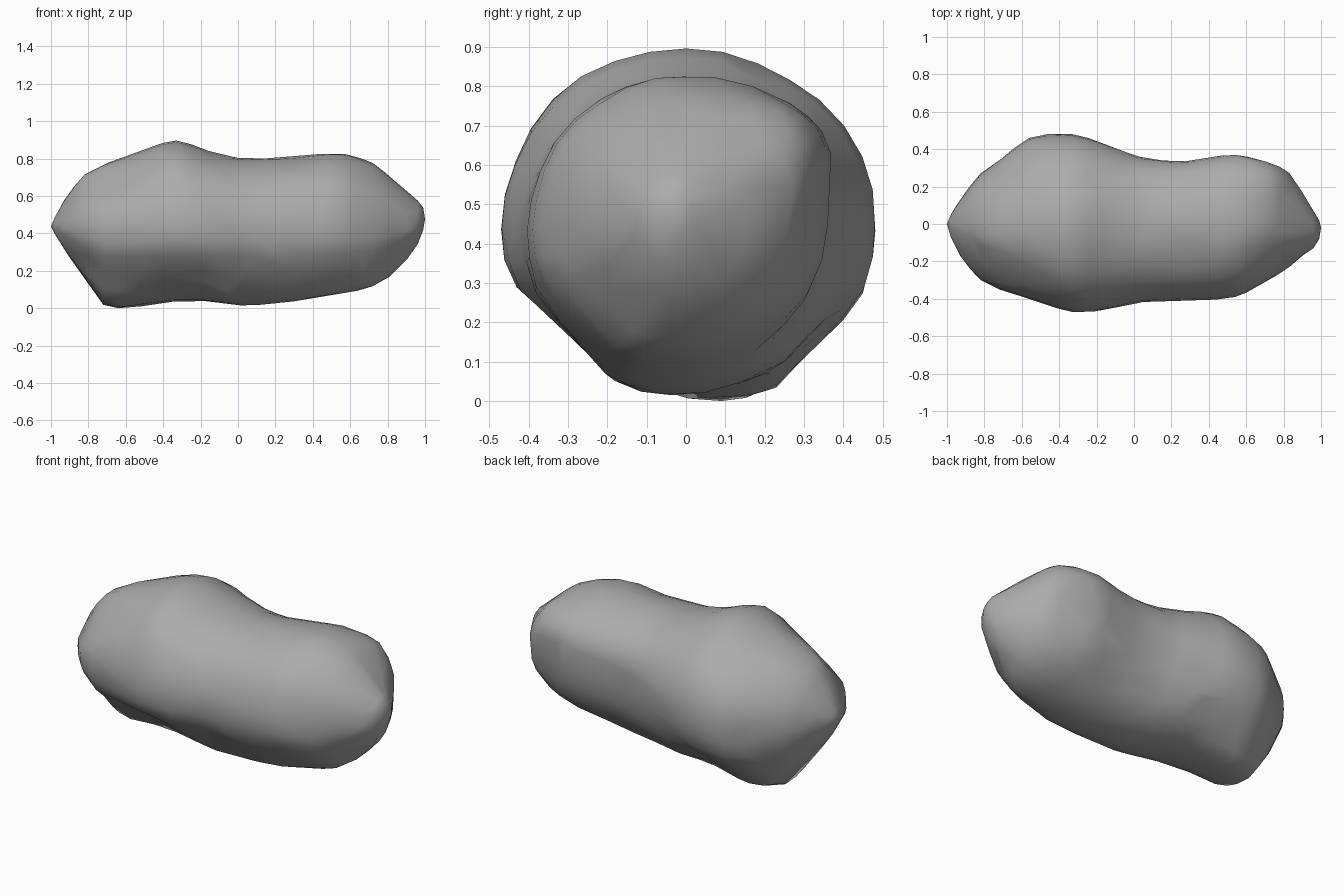
import bpy, bmesh, math
from mathutils import Vector, noise

if "Cube" in bpy.data.objects:
    bpy.data.objects.remove(bpy.data.objects["Cube"])

# Body outline at a few stations: x, bottom z, top z, front y, back y
STATIONS = [
    (-0.98, 0.40, 0.49, -0.07, 0.05),
    (-0.93, 0.32, 0.58, -0.17, 0.13),
    (-0.82, 0.16, 0.72, -0.30, 0.27),
    (-0.72, 0.02, 0.77, -0.35, 0.34),
    (-0.56, 0.01, 0.83, -0.40, 0.46),
    (-0.33, 0.04, 0.90, -0.47, 0.48),
    (-0.16, 0.04, 0.845, -0.46, 0.43),
    (0.03, 0.018, 0.805, -0.42, 0.36),
    (0.25, 0.035, 0.81, -0.41, 0.335),
    (0.54, 0.08, 0.83, -0.39, 0.37),
    (0.72, 0.12, 0.78, -0.30, 0.32),
    (0.83, 0.19, 0.69, -0.23, 0.27),
    (0.90, 0.26, 0.63, -0.17, 0.17),
    (0.96, 0.34, 0.58, -0.13, 0.07),
    (0.99, 0.42, 0.54, -0.08, 0.02),
]
SEG = 32


def ramp(x, a, b):
    return max(0, min(1, (x - a) / (b - a)))


def smooth_station(k, t):
    """Curve through the stations, with slopes scaled to their spacing."""
    def slope(i, c):
        lo, hi = STATIONS[max(i - 1, 0)], STATIONS[min(i + 1, len(STATIONS) - 1)]
        return (hi[c] - lo[c]) / (hi[0] - lo[0])
    a, b = STATIONS[k], STATIONS[k + 1]
    h = b[0] - a[0]
    s = t * t * (3 - 2 * t)
    return [a[0] + t * h] + [
        a[c] + s * (b[c] - a[c])
        + t * (1 - t) * h * ((1 - t) * slope(k, c) - t * slope(k + 1, c)) * 0.9
        for c in range(1, 5)]


def section(x, z0, z1, y0, y1):
    """Closed ring of four quarter curves joined at the extremes, some chamfered."""
    fade = ramp(1 - abs(x), 0, 0.3)
    mid_y = (y0 + y1) / 2
    right = ramp(x, -0.3, 0.2)
    zf = 0.44 + 0.04 * ramp(x, 0.88, 1)                     # widest height in front
    zb = zf + 0.16 * ramp(x, -0.4, 0.5) * fade              # widest height behind
    yt = mid_y * (1 - fade)                                 # top ridge
    yb = yt + (0.09 - 0.18 * ramp(x, -0.5, 0.25)) * fade    # keel
    ring = []
    for i in range(SEG):
        a = 2 * math.pi * i / SEG
        c, d = math.cos(a), math.sin(a)
        ym, zm = (yt if d >= 0 else yb), (zb if c >= 0 else zf)
        power, limit = 1, 2
        if c < 0 and d < 0:       # flat lower front
            limit = 1.29
        elif c < 0:               # chamfered upper front at the left end
            limit = 1.2 + 0.22 * ramp(x, -0.85, -0.5)
        elif d < 0:               # chamfered left, fuller right lower back
            power, limit = 1 - 0.17 * right * fade, 1.33 + 0.3 * right
        u, v = abs(c) ** power, abs(d) ** power
        k = min(1, limit / (u + v))
        dy = y1 - ym if c >= 0 else ym - y0
        dz = z1 - zm if d >= 0 else zm - z0
        ring.append(Vector((x, ym + math.copysign(u * k, c) * dy,
                            zm + math.copysign(v * k, d) * dz)))
    return ring


# Body lofted through the stations
profile = []
for k in range(len(STATIONS) - 1):
    gap = STATIONS[k + 1][0] - STATIONS[k][0]
    n = max(1, round(gap / 0.07))
    profile += [smooth_station(k, j / n) for j in range(n)]
profile.append(STATIONS[-1])
bm = bmesh.new()
rings = [[bm.verts.new(v) for v in section(*s)] for s in profile]
for a, b in zip(rings, rings[1:]):
    for i in range(SEG):
        j = (i + 1) % SEG
        bm.faces.new((a[i], a[j], b[j], b[i]))

# Pointed ends
for ring, tip in ((rings[0], (-1, 0, 0.44)), (rings[-1], (1, -0.02, 0.48))):
    t = bm.verts.new(tip)
    for i in range(SEG):
        bm.faces.new((ring[i], ring[(i + 1) % SEG], t))
bmesh.ops.recalc_face_normals(bm, faces=bm.faces)

# Rocky unevenness kept off the extremes, and a blunt corner at the upper back right
bm.normal_update()
corner = Vector((0.74, 0.26, 0.69))
for v in bm.verts:
    dist = (v.co - corner).length
    if abs(v.co.x) < 0.9:
        n = noise.noise(v.co * 4.5 + Vector((3.1, 1.7, 5.2)))
        v.co += v.normal * n * 0.014 * min(1, 2.2 * abs(v.normal.y * v.normal.z))
    v.co += Vector((0.3, 0.55, 0.75)) * 0.035 * max(0, 1 - dist / 0.2)

# Rest the lowest point on the ground
low = min(v.co.z for v in bm.verts)
bmesh.ops.translate(bm, verts=bm.verts, vec=(0, 0, -low))

mesh = bpy.data.meshes.new("asteroid_body")
bm.to_mesh(mesh)
bm.free()
rock = bpy.data.objects.new("asteroid_body", mesh)
bpy.context.collection.objects.link(rock)

# Irregular broad facets
rock.modifiers.new("facets", 'DECIMATE').ratio = 0.45

# Grey stone
stone = bpy.data.materials.new("grey_stone")
stone.diffuse_color = (0.41, 0.41, 0.41, 1)
stone.use_nodes = True
stone.node_tree.nodes["Principled BSDF"].inputs["Base Color"].default_value = stone.diffuse_color
mesh.materials.append(stone)
for p in mesh.polygons:
    p.use_smooth = True
